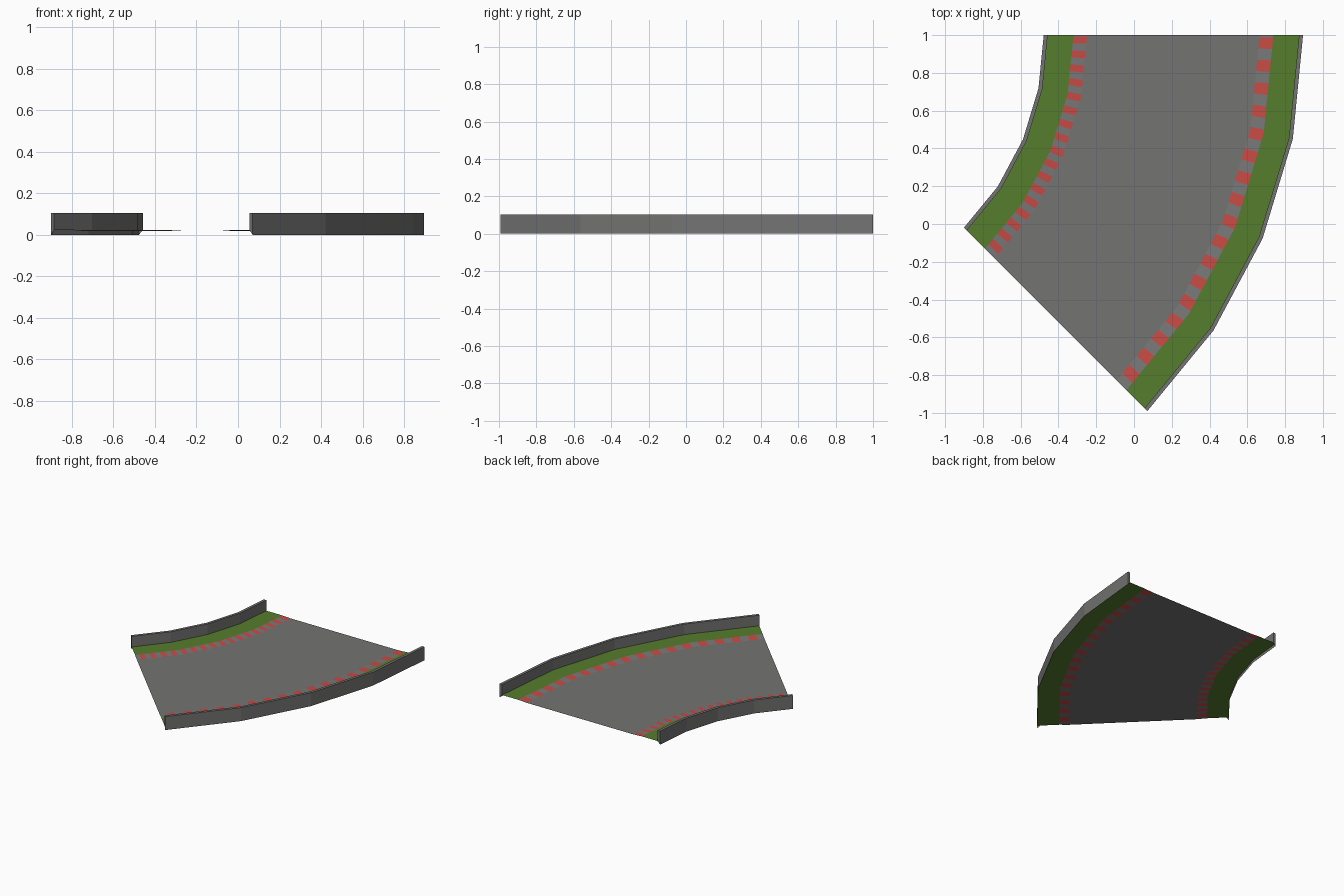
import bpy, bmesh, math

if "Cube" in bpy.data.objects:
    bpy.data.objects.remove(bpy.data.objects["Cube"])

CX, CY = -1.92, 1.0          # centre of the bend
STEP = 11.25                 # four straight segments make 45 degrees
SEGS = [STEP * i for i in range(5)]
R_IN, R_OUT = 1.442, 2.815   # outside faces of the two walls
WALL, GRASS, KERB = 0.021, 0.157, 0.23   # distances in from the outside face
Z_ROAD, Z_GRASS, Z_TOP = 0.018, 0.022, 0.104


def material(name, rgb):
    m = bpy.data.materials.new(name)
    m.diffuse_color = (*rgb, 1)
    m.use_nodes = True
    m.node_tree.nodes["Principled BSDF"].inputs["Base Color"].default_value = m.diffuse_color
    return m


asphalt = material("asphalt grey", (0.172, 0.172, 0.168))
kerb_grey = material("kerb grey", (0.19, 0.19, 0.19))
wall_grey = material("wall grey", (0.175, 0.175, 0.172))
green = material("grass green", (0.091, 0.205, 0.026))
red = material("kerb red", (0.58, 0.07, 0.06))


def place(r, deg, z):
    """Point on the faceted bend, lying on the chord of its segment."""
    k = min(int(deg / STEP + 1e-6), 3)
    t = deg / STEP - k
    a, b = math.radians(k * STEP), math.radians((k + 1) * STEP)
    x = r * (math.cos(a) * (1 - t) + math.cos(b) * t)
    y = r * (math.sin(a) * (1 - t) + math.sin(b) * t)
    return (CX + x, CY - y, z)


def sweep(name, profile, mats, angles=SEGS, caps=False, rule=None):
    """Sweep an open (radius, height) profile around the bend."""
    bm = bmesh.new()
    rows = [[bm.verts.new(place(r, d, z)) for r, z in profile] for d in angles]
    for i in range(len(rows) - 1):
        for j in range(len(profile) - 1):
            f = bm.faces.new((rows[i][j], rows[i + 1][j],
                              rows[i + 1][j + 1], rows[i][j + 1]))
            if rule:
                f.material_index = rule((angles[i] + angles[i + 1]) / 2)
    if caps:
        bm.faces.new(rows[0])
        bm.faces.new(rows[-1][::-1])
    me = bpy.data.meshes.new(name)
    bm.normal_update()
    bm.to_mesh(me)
    bm.free()
    for m in mats:
        me.materials.append(m)
    ob = bpy.data.objects.new(name, me)
    bpy.context.collection.objects.link(ob)
    return ob


# Kerb blocks: 17 red dashes, cut into the kerb strip
PITCH, START = 45 / 17, 0.26
edges = [START + PITCH * i + e for i in range(17) for e in (0, PITCH / 2)]
kerb_angles = sorted(set(edges + SEGS))


def dash(deg):
    s = deg - START
    return 1 if s > 0 and s % PITCH < PITCH / 2 else 0


# Road surface
sweep("road", [(R_IN + KERB, Z_ROAD), (R_OUT - KERB, Z_ROAD)], [asphalt])

# Kerb, verge and wall on each side of the bend
for side, R, s in (("inner", R_IN, 1), ("outer", R_OUT, -1)):
    def strip(points):
        pts = [(R + s * d, z) for d, z in points]
        return pts if s > 0 else pts[::-1]
    sweep(side + "_kerb", strip([(GRASS, Z_GRASS), (KERB, Z_ROAD)]),
          [kerb_grey, red], kerb_angles, rule=dash)
    sweep(side + "_grass", strip([(0, Z_GRASS), (GRASS, Z_GRASS)]), [green])
    sweep(side + "_wall", strip([(0, 0), (0, Z_TOP), (WALL, Z_TOP), (WALL, Z_GRASS)]),
          [wall_grey], caps=True)

# Face every sheet upwards and every wall outwards
for ob in bpy.data.objects:
    bm = bmesh.new()
    bm.from_mesh(ob.data)
    if "wall" in ob.name:
        top = max(bm.faces, key=lambda f: f.calc_center_median().z)
    else:
        top = next(iter(bm.faces))
    if top.normal.z < 0:
        bmesh.ops.reverse_faces(bm, faces=bm.faces[:])
    bm.to_mesh(ob.data)
    bm.free()
